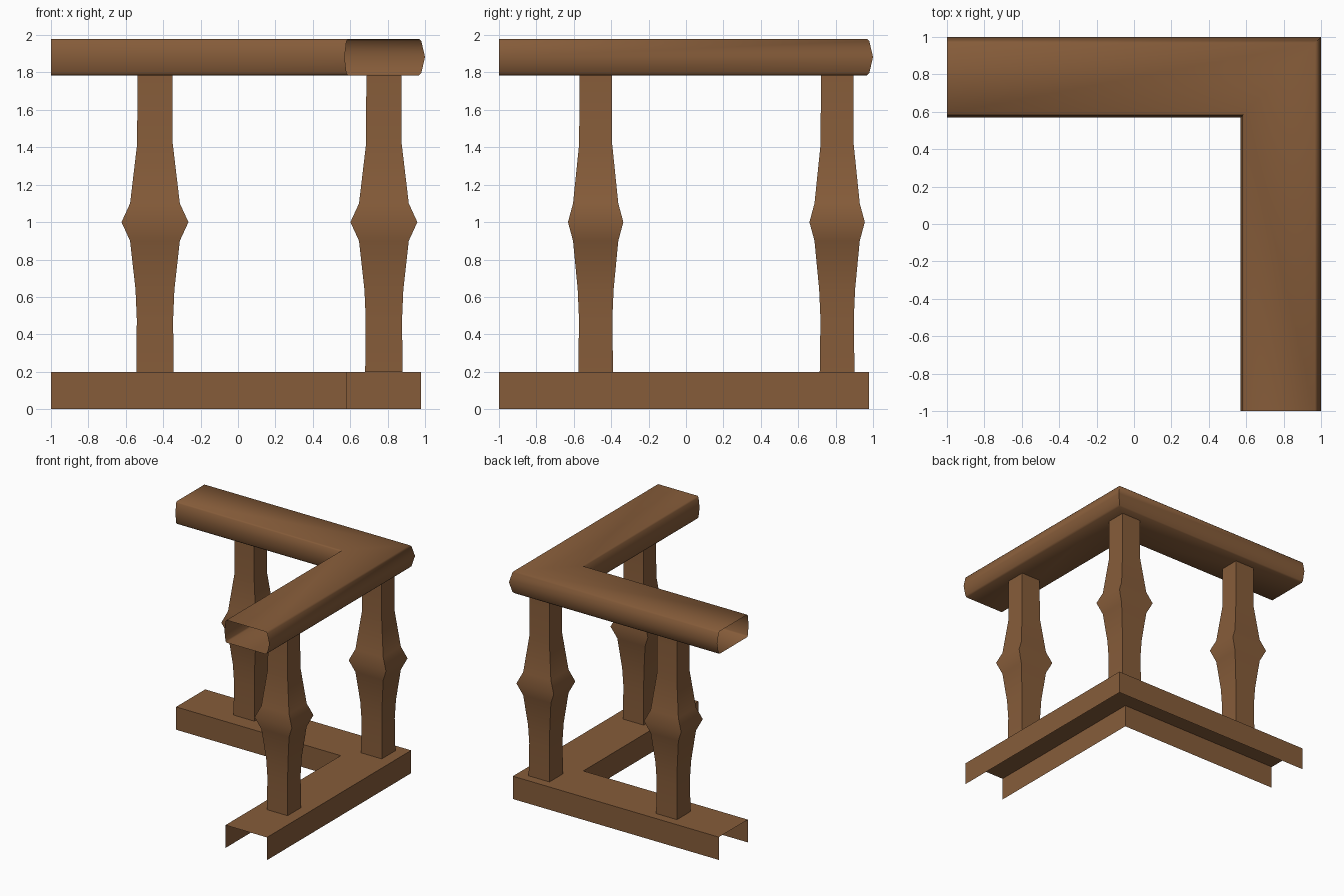
import bpy
import math

if "Cube" in bpy.data.objects:
    bpy.data.objects.remove(bpy.data.objects["Cube"])

wood = bpy.data.materials.new("brown wood")
wood.diffuse_color = (0.24, 0.108, 0.042, 1)
wood.use_nodes = True
wood.node_tree.nodes["Principled BSDF"].inputs["Base Color"].default_value = wood.diffuse_color


def make(name, verts, faces, angle):
    mesh = bpy.data.meshes.new(name)
    mesh.from_pydata(verts, [], faces)
    mesh.materials.append(wood)
    obj = bpy.data.objects.new(name, mesh)
    bpy.context.collection.objects.link(obj)
    bpy.ops.object.select_all(action='DESELECT')
    obj.select_set(True)
    bpy.context.view_layer.objects.active = obj
    bpy.ops.object.shade_smooth_by_angle(angle=math.radians(angle))
    return obj


def corner_rail(name, section, closed, angle):
    """Sweep a section (distance, height) round the mitred corner, ends open."""
    n = len(section)
    verts = []
    for d, z in section:
        verts += [(-1, d, z), (d, d, z), (d, -1, z)]
    faces = []
    for i in range(n if closed else n - 1):
        a, b = 3 * i, 3 * ((i + 1) % n)
        for k in (0, 1):
            faces.append((a + k, a + k + 1, b + k + 1, b + k))
    return make(name, verts, faces, angle)


# Bottom rail: open channel
corner_rail("bottom_rail", [(0.58, 0), (0.58, 0.198), (0.978, 0.198), (0.978, 0)], False, 30)

# Handrail: hollow tube with bulged sides and softened corners
corner_rail("handrail", [
    (0.588, 1.785), (0.580, 1.797), (0.57, 1.883), (0.580, 1.968), (0.590, 1.98),
    (0.968, 1.98), (0.98, 1.968), (1.0, 1.883), (0.98, 1.797), (0.968, 1.785)], True, 60)

# Balusters: (height, half width in x, half width in y)
PROFILE = [(0.198, 0.100, 0.093), (0.48, 0.097, 0.089), (0.64, 0.104, 0.096),
           (0.90, 0.133, 0.121), (1.0, 0.179, 0.148), (1.10, 0.133, 0.121),
           (1.42, 0.095, 0.088), (1.785, 0.094, 0.087)]


def baluster(name, cx, cy):
    verts = [(cx + sx * hx, cy + sy * hy, z) for z, hx, hy in PROFILE
             for sx, sy in ((-1, -1), (1, -1), (1, 1), (-1, 1))]
    faces = [(4 * r + k, 4 * r + (k + 1) % 4, 4 * r + 4 + (k + 1) % 4, 4 * r + 4 + k)
             for r in range(len(PROFILE) - 1) for k in range(4)]
    make(name, verts, faces, 60)


baluster("corner_baluster", 0.78, 0.808)
baluster("back_baluster", -0.444, 0.808)
baluster("side_baluster", 0.78, -0.483)
